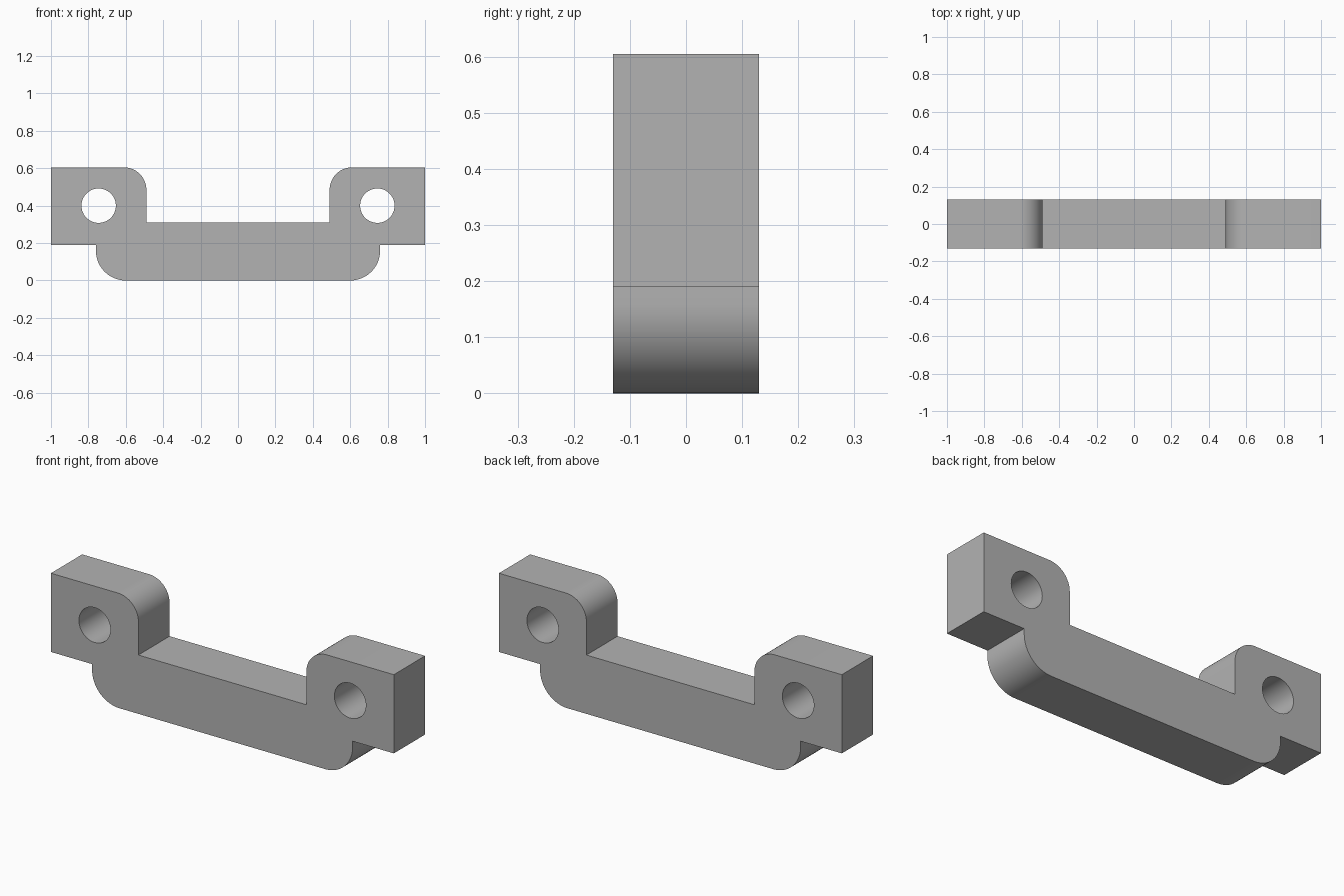
import bpy, bmesh
from math import cos, sin, pi, radians
from mathutils import Matrix

if "Cube" in bpy.data.objects:
    bpy.data.objects.remove(bpy.data.objects["Cube"])

HALF_DEPTH = 0.13
HOLE_X, HOLE_Z, HOLE_R = 0.745, 0.4, 0.092

grey = bpy.data.materials.new("plain grey")
grey.use_nodes = True
colour = (0.45, 0.45, 0.45, 1)
grey.diffuse_color = colour
grey.node_tree.nodes["Principled BSDF"].inputs["Base Color"].default_value = colour


def arc(cx, cz, r, start, end, steps=16):
    angles = [radians(start + (end - start) * i / steps) for i in range(steps + 1)]
    return [(cx + r * cos(a), cz + r * sin(a)) for a in angles]


def add_object(name, bm):
    bmesh.ops.recalc_face_normals(bm, faces=bm.faces)
    mesh = bpy.data.meshes.new(name)
    bm.to_mesh(mesh)
    bm.free()
    mesh.materials.append(grey)
    obj = bpy.data.objects.new(name, mesh)
    bpy.context.collection.objects.link(obj)
    return obj


# Bracket profile: right half from the bottom up, then mirrored
half = arc(0.6, 0.16, 0.16, -90, 0)
half += [(0.76, 0.19), (1, 0.19), (1, 0.605)]
half += arc(0.61, 0.485, 0.12, 90, 180)
half += [(0.49, 0.31)]
outline = half + [(-x, z) for x, z in reversed(half)]

bm = bmesh.new()
face = bm.faces.new([bm.verts.new((x, -HALF_DEPTH, z)) for x, z in outline])
swept = bmesh.ops.extrude_face_region(bm, geom=[face], use_keep_orig=True)["geom"]
bmesh.ops.translate(bm, vec=(0, 2 * HALF_DEPTH, 0),
                    verts=[v for v in swept if isinstance(v, bmesh.types.BMVert)])
bracket = add_object("mounting_bracket", bm)

# Bolt holes through both ears
bm = bmesh.new()
for side in (-1, 1):
    place = Matrix.Translation((side * HOLE_X, 0, HOLE_Z)) @ Matrix.Rotation(pi / 2, 4, "X")
    bmesh.ops.create_cone(bm, cap_ends=True, segments=48, radius1=HOLE_R,
                          radius2=HOLE_R, depth=4 * HALF_DEPTH, matrix=place)
cutter = add_object("hole_cutter", bm)
cutter.hide_render = True

cut = bracket.modifiers.new("bolt holes", "BOOLEAN")
cut.operation = "DIFFERENCE"
cut.solver = "EXACT"
cut.object = cutter
bpy.ops.object.select_all(action="DESELECT")
bracket.select_set(True)
bpy.context.view_layer.objects.active = bracket
bpy.ops.object.modifier_apply(modifier=cut.name)
bpy.data.objects.remove(cutter)

bpy.ops.object.shade_smooth_by_angle(angle=radians(30))
